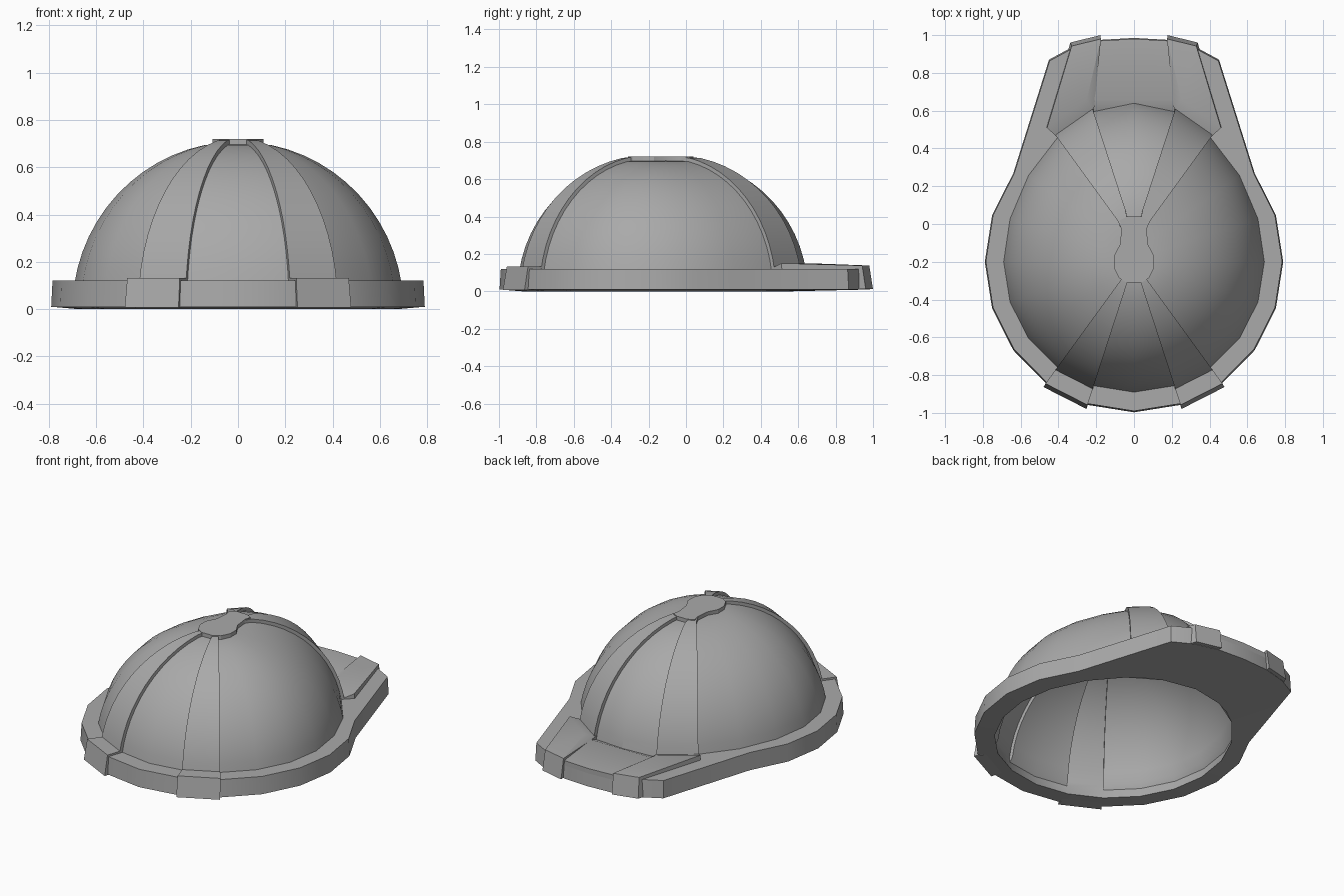
import bpy
import bmesh
from math import sin, cos, pi, asin, radians

cube = bpy.data.objects.get("Cube")
if cube:
    bpy.data.objects.remove(cube, do_unlink=True)

grey = bpy.data.materials.new("shell grey")
grey.use_nodes = True
GREY = (0.4, 0.4, 0.4, 1)
grey.diffuse_color = GREY
grey.node_tree.nodes["Principled BSDF"].inputs["Base Color"].default_value = GREY

SEGMENTS = 20
STEP = 2 * pi / SEGMENTS
RIB_SEGMENTS = (1, 8, 11, 18)
CENTRE_Y = -0.2
RADIUS = 0.70
RIB = 0.02           # height of the raised ribs
SHELL = 0.02
BRIM_TOP = 0.12
DOME_BASE = 0.10
RIM = 0.69
OPENING = 0.675      # radius of the hole in the underside


def polar(k, r, stretch=0.15):
    """Plan position k segments round from the front, stretched at the back."""
    a = k * STEP
    shift = stretch * max(0, -cos(a)) ** 2 * min(1, r / 0.11)
    return r * sin(a), CENTRE_Y - r * cos(a) + shift


def hole(k):
    return polar(k, OPENING, 0.08)


def finish(name, bm, mirror=False):
    mesh = bpy.data.meshes.new(name)
    bm.to_mesh(mesh)
    bm.free()
    obj = bpy.data.objects.new(name, mesh)
    bpy.context.collection.objects.link(obj)
    mesh.materials.append(grey)
    if mirror:
        bpy.context.view_layer.objects.active = obj
        mod = obj.modifiers.new("mirror", 'MIRROR')
        mod.use_mirror_merge = False
        bpy.ops.object.modifier_apply(modifier=mod.name)
    obj.data.polygons.foreach_set("use_smooth", [True] * len(obj.data.polygons))
    obj.data.set_sharp_from_angle(angle=radians(25))


def arc(radius, base):
    """Dome profile as (r, z) from a base height up to a flattened crown."""
    low, high, rings = asin(base / radius), pi / 2 - 0.003, 14
    angles = [low + (high - low) * i / rings for i in range(rings + 1)]
    return [(radius * cos(e), min(1.012 * radius * sin(e), radius)) for e in angles]


def outside(k, radius):
    return [(*polar(k, r), z) for r, z in arc(radius, DOME_BASE)]


def inside(k, radius):
    lining = arc(radius - SHELL, 0.09)[::-1] + [(RIM, 0.06)]
    return [(*polar(k, r), z) for r, z in lining] + [(*hole(k), 0)]


def dome(name, profile):
    """Sweep a profile round the hat, stepping outward at the ribs."""
    bm = bmesh.new()
    columns = []
    for k in range(SEGMENTS):
        radius = RADIUS + (RIB if k in RIB_SEGMENTS else 0)
        for side in (k, k + 1):
            columns.append([bm.verts.new(p) for p in profile(side, radius)])
    for a, b in zip(columns, columns[1:] + columns[:1]):
        for i in range(len(a) - 1):
            bm.faces.new((a[i], b[i], b[i + 1], a[i + 1]))
    bmesh.ops.remove_doubles(bm, verts=bm.verts, dist=0.0001)
    finish(name, bm)


def block(name, top, bottom_z, flare=1.0, mirror=False):
    """Convex solid from its top points down to a flat, slightly wider bottom."""
    bm = bmesh.new()
    for x, y, z in top:
        bm.verts.new((x, y, z))
        bm.verts.new((x * flare, y * flare, bottom_z))
    bmesh.ops.convex_hull(bm, input=bm.verts)
    bmesh.ops.dissolve_limit(bm, angle_limit=0.01, verts=bm.verts, edges=bm.edges)
    bmesh.ops.recalc_face_normals(bm, faces=bm.faces)
    finish(name, bm, mirror)


# Dome with raised ribs, and its lining with the matching recesses
dome("dome", outside)
dome("dome_lining", inside)

# Keyhole plate joining the ribs on the crown
half = [(0.04, -0.31), (0.08, -0.285), (0.107, -0.23), (0.107, -0.17),
        (0.075, -0.11), (0.065, -0.02), (0.075, 0.02), (0.035, 0.04)]
bm = bmesh.new()
outline = half + [(-x, y) for x, y in reversed(half)]
plate = bm.faces.new([bm.verts.new((x, y, 0.69)) for x, y in outline])
raised = bmesh.ops.extrude_face_region(bm, geom=[plate])["geom"]
for v in raised:
    if isinstance(v, bmesh.types.BMVert):
        v.co.z = RADIUS + RIB + 0.0005
bmesh.ops.recalc_face_normals(bm, faces=bm.faces)
finish("crown_plate", bm)

# Brim: arc around the front and sides, long visor at the back
right = [(k, (0.79 * sin(k * STEP), CENTRE_Y - 0.797 * cos(k * STEP))) for k in range(8)]
right += [(8, (0.45, 0.87)), (8.5, (0.33, 0.935)), (9, (0.175, 0.975)), (10, (0, 0.985))]
left = [(SEGMENTS - k, (-x, y)) for k, (x, y) in right[-2:0:-1]]
bm = bmesh.new()
columns = []
for k, outer in right + left:
    upper = [c * 0.993 for c in outer]
    inner_z = DOME_BASE if 9 <= k <= 11 else BRIM_TOP
    columns.append([bm.verts.new((*polar(k, RIM), inner_z)),
                    bm.verts.new((*upper, BRIM_TOP)),
                    bm.verts.new((*outer, 0.01)),
                    bm.verts.new((*hole(k), 0))])
for a, b in zip(columns, columns[1:] + columns[:1]):
    for j in range(3):
        bm.faces.new((a[j], a[j + 1], b[j + 1], b[j]))
finish("brim", bm)

# Rib ends wrapping over the front brim
ends = [(r * sin(k * STEP), CENTRE_Y - r * cos(k * STEP), 0.132)
        for k in (1, 2) for r in (RIM, 0.797)]
block("front_rib_ends", ends, 0.006, 1.022, True)

# Visor ribs and centre: rising from the dome to a crest, then falling to the edge
foot = [(*polar(k, RIM), 0.122) for k in (8, 9)]
crest = [(0.25, 0.66, 0.15), (0.46, 0.51, 0.15)]
tip = [(0.33, 0.942, 0.138), (0.175, 0.98, 0.138)]
block("visor_ribs", foot + crest + tip, 0.012, 1.02, True)

foot = [(*polar(k, RIM), DOME_BASE) for k in (9, 10, 11)]
crest = [(-0.25, 0.66, 0.127), (0, 0.73, 0.127), (0.25, 0.66, 0.127)]
tip = [(-0.175, 0.97, 0.121), (0, 0.98, 0.121), (0.175, 0.97, 0.121)]
block("visor_centre", foot + crest + tip, 0.012)
